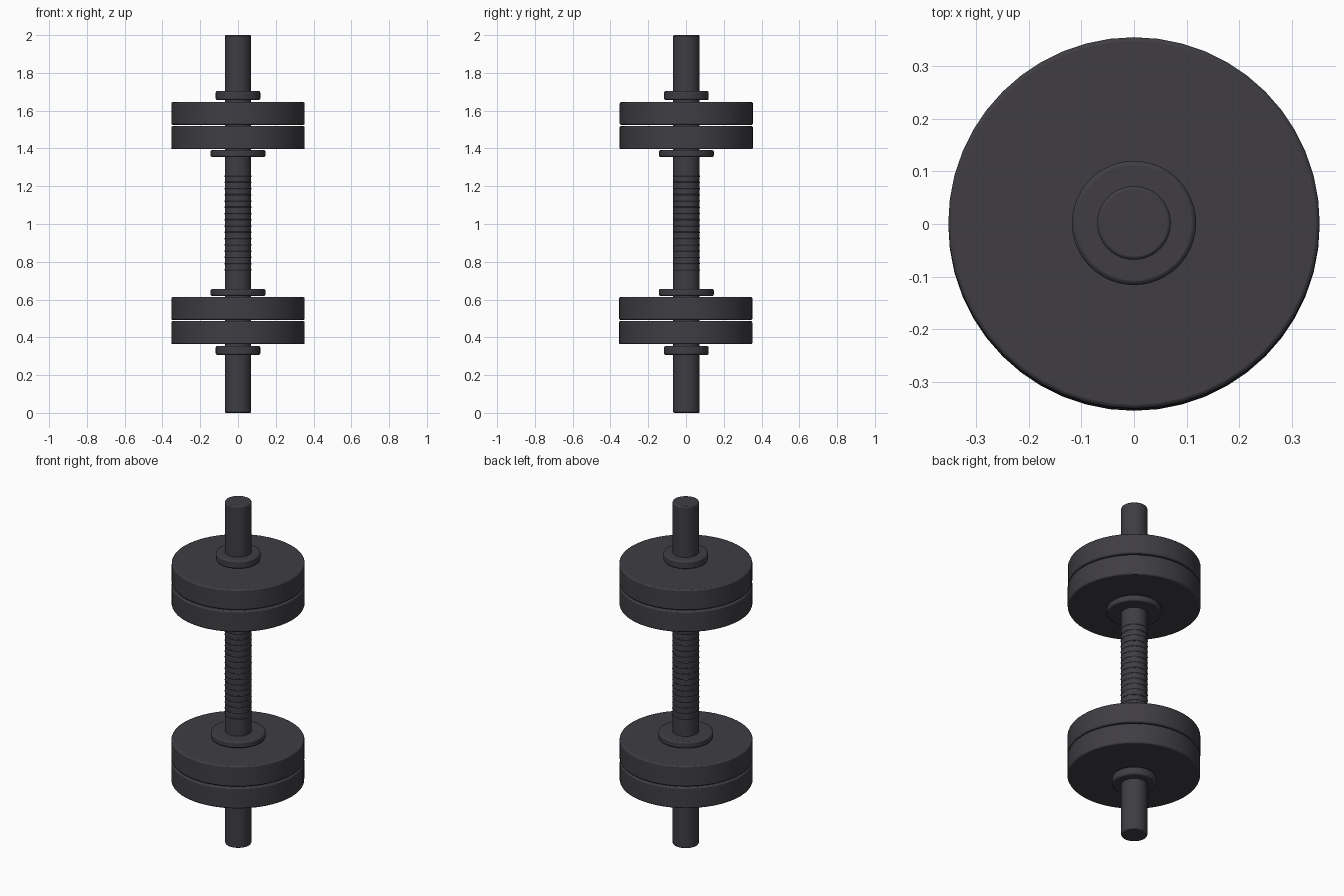
import bpy
import math

if "Cube" in bpy.data.objects:
    bpy.data.objects.remove(bpy.data.objects["Cube"], do_unlink=True)

# One dark iron colour for everything
COLOUR = (0.050, 0.047, 0.056, 1.0)
iron = bpy.data.materials.new("dark_iron")
iron.use_nodes = True
iron.diffuse_color = COLOUR
bsdf = iron.node_tree.nodes["Principled BSDF"]
bsdf.inputs["Base Color"].default_value = COLOUR
bsdf.inputs["Roughness"].default_value = 0.6


def finish(name):
    obj = bpy.context.object
    obj.name = name
    obj.data.materials.append(iron)
    bpy.ops.object.shade_smooth_by_angle(angle=math.radians(35))
    return obj


def disc(name, radius, z0, z1, bevel, y=0.0, sides=48):
    """Upright cylinder from z0 to z1 with softened rims."""
    bpy.ops.mesh.primitive_cylinder_add(
        vertices=sides, radius=radius, depth=z1 - z0, location=(0, y, (z0 + z1) / 2))
    obj = finish(name)
    mod = obj.modifiers.new("soft_rim", "BEVEL")
    mod.width = bevel
    mod.segments = 2
    mod.limit_method = "ANGLE"
    mod.angle_limit = math.radians(40)
    return obj


# Bar
BAR_Y = 0.002
disc("bar", 0.07, 0.0, 2.0, 0.006, BAR_Y)

# Upper weights and collars
disc("upper_outer_collar", 0.118, 1.656, 1.704, 0.008, BAR_Y)
disc("upper_outer_plate", 0.353, 1.525, 1.645, 0.007, 0.002)
disc("upper_inner_plate", 0.353, 1.396, 1.518, 0.007, 0.001)
disc("upper_inner_collar", 0.145, 1.355, 1.391, 0.007, BAR_Y)

# Lower weights and collars
disc("lower_inner_collar", 0.145, 0.619, 0.656, 0.007, BAR_Y)
disc("lower_inner_plate", 0.353, 0.492, 0.613, 0.007, -0.001)
disc("lower_outer_plate", 0.353, 0.364, 0.486, 0.007, -0.002)
disc("lower_outer_collar", 0.118, 0.307, 0.354, 0.008, BAR_Y)

# Grip ribs around the middle of the bar
RIBS = 16
for i in range(RIBS):
    z = 0.757 + i * (1.253 - 0.757) / (RIBS - 1)
    bpy.ops.mesh.primitive_torus_add(
        major_radius=0.067, minor_radius=0.005, major_segments=48, minor_segments=8,
        location=(0, BAR_Y, z))
    finish(f"grip_rib_{i + 1:02d}")
